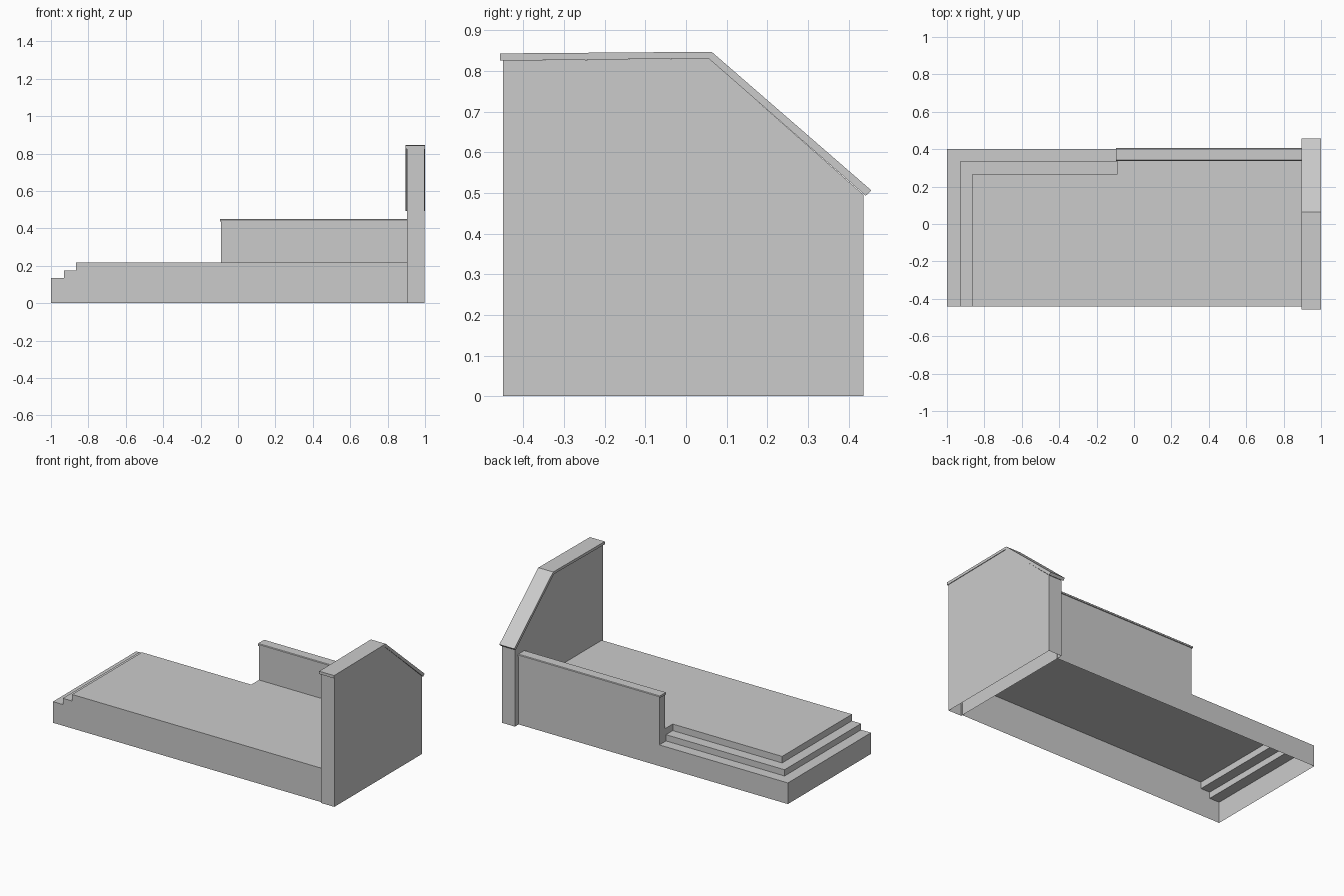
import bpy, bmesh

if "Cube" in bpy.data.objects:
    bpy.data.objects.remove(bpy.data.objects["Cube"])


def skin(name, faces):
    """Object from a list of polygons, welded with outward normals."""
    bm = bmesh.new()
    for f in faces:
        bm.faces.new([bm.verts.new(p) for p in f])
    bmesh.ops.remove_doubles(bm, verts=bm.verts, dist=1e-5)
    bmesh.ops.recalc_face_normals(bm, faces=bm.faces)
    me = bpy.data.meshes.new(name)
    bm.to_mesh(me)
    bm.free()
    ob = bpy.data.objects.new(name, me)
    bpy.context.collection.objects.link(ob)
    return ob


def prism(name, profile, x0, x1, skip=None):
    """Extrude a (y, z) profile along x; 'skip' leaves one side open."""
    faces = [[(x, y, z) for y, z in profile] for x in (x0, x1)]
    n = len(profile)
    for i in range(n):
        if i == skip:
            continue
        (ya, za), (yb, zb) = profile[i], profile[(i + 1) % n]
        faces.append([(x0, ya, za), (x0, yb, zb), (x1, yb, zb), (x1, ya, za)])
    return skin(name, faces)


# Stepped platform: open underneath, steps on the left end and back left
FRONT, BACK, RIGHT, SPLIT = -0.44, 0.40, 0.905, -0.092
tiers = [(-1.0, 0.40, 0.135), (-0.93, 0.333, 0.175), (-0.865, 0.265, 0.217)]
top = tiers[-1][2]
faces = []
side = [(RIGHT, 0)]
below = 0
for i, (x, y, z) in enumerate(tiers):
    # risers
    faces.append([(x, FRONT, below), (x, y, below), (x, y, z), (x, FRONT, z)])
    faces.append([(x, y, below), (SPLIT, y, below), (SPLIT, y, z), (x, y, z)])
    side += [(x, below), (x, z)]
    if i < 2:
        # treads and the end wall where the steps meet the parapet
        nx, ny, _ = tiers[i + 1]
        faces.append([(x, FRONT, z), (nx, FRONT, z), (nx, ny, z), (x, y, z)])
        faces.append([(x, y, z), (nx, ny, z), (SPLIT, ny, z), (SPLIT, y, z)])
        faces.append([(SPLIT, ny, z), (SPLIT, y, z), (SPLIT, y, top), (SPLIT, ny, top)])
    below = z
side.append((RIGHT, top))
faces.append([(x, FRONT, z) for x, z in side])
tx, ty, _ = tiers[-1]
faces.append([(x, y, top) for x, y in (
    (tx, FRONT), (RIGHT, FRONT), (RIGHT, BACK), (SPLIT, BACK), (SPLIT, ty), (tx, ty))])
faces.append([(SPLIT, BACK, 0), (RIGHT, BACK, 0), (RIGHT, BACK, top), (SPLIT, BACK, top)])
skin("stepped_platform", faces)

# Low parapet along the back, with its coping
prism("parapet", [(0.343, top), (0.40, top), (0.40, 0.437), (0.343, 0.437)], SPLIT, 0.905)
prism("parapet_coping",
      [(0.338, 0.437), (0.406, 0.437), (0.406, 0.446), (0.402, 0.45),
       (0.342, 0.45), (0.338, 0.446)], -0.097, 0.905)

# Tall end wall with one sloping shoulder, open underneath
prism("end_wall", [(-0.45, 0), (0.437, 0), (0.437, 0.495), (0.056, 0.831), (-0.45, 0.825)],
      0.903, 0.996, skip=0)

# Coping that follows the top of the end wall
prism("end_wall_coping",
      [(-0.458, 0.825), (0.055, 0.831), (0.442, 0.493), (0.456, 0.506),
       (0.063, 0.847), (-0.458, 0.843)], 0.895, 1.0)
